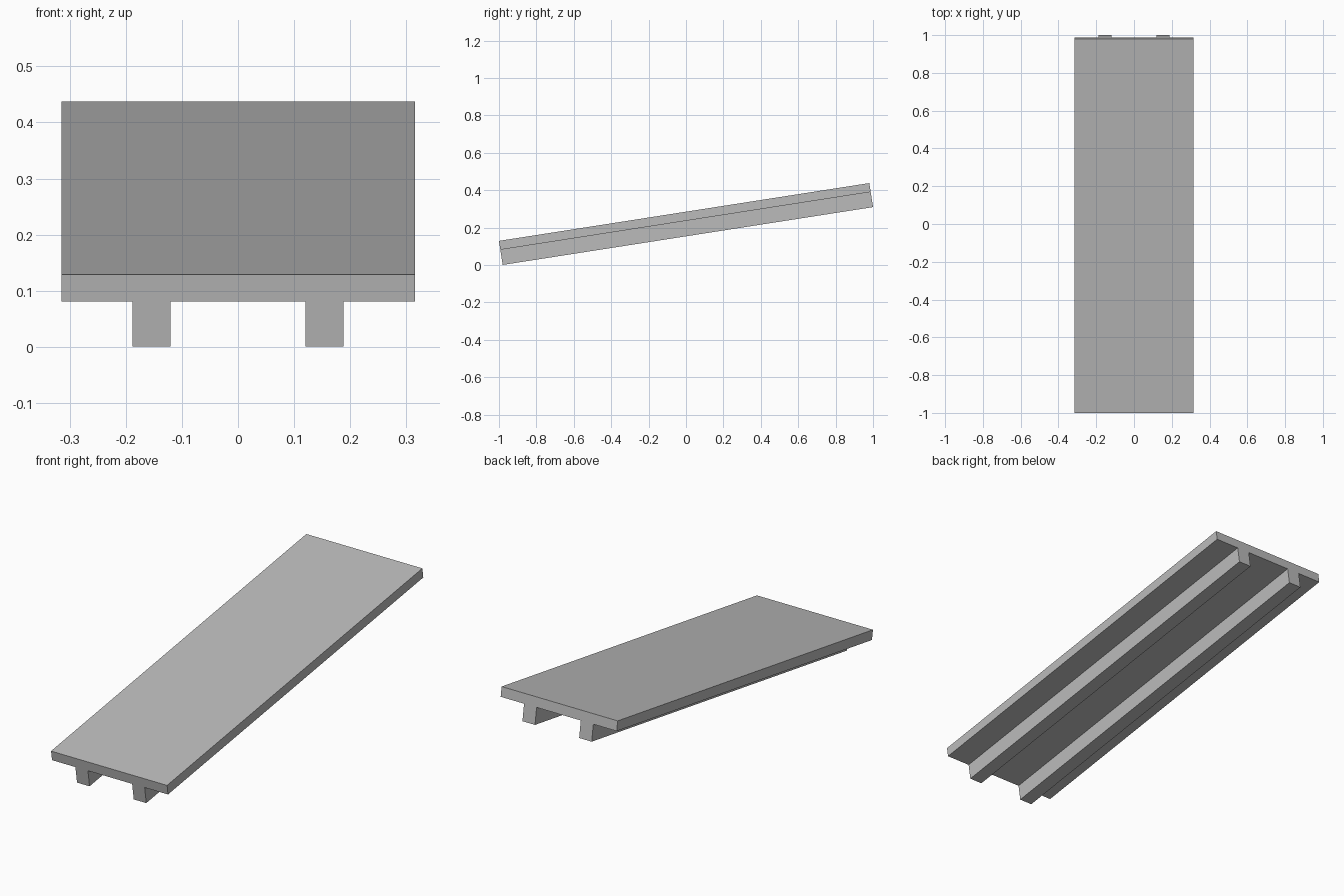
import bpy
from math import radians
from mathutils import Matrix, Vector

cube = bpy.data.objects.get("Cube")
if cube:
    bpy.data.objects.remove(cube, do_unlink=True)

# Plain grey finish
grey = bpy.data.materials.new("plain_grey")
grey.use_nodes = True
colour = (0.5, 0.5, 0.5, 1)
grey.diffuse_color = colour
grey.node_tree.nodes["Principled BSDF"].inputs["Base Color"].default_value = colour

# Dimensions measured along the sloping ramp
LENGTH, WIDTH = 2.004, 0.63
DECK, BEAM = 0.048, 0.082
BEAM_WIDTH, BEAM_X = 0.068, 0.154
slope = Matrix.Translation((0, 0, 0.219)) @ Matrix.Rotation(radians(8.87), 4, "X")


def sloped_box(name, centre, size):
    bpy.ops.mesh.primitive_cube_add(size=1)
    box = bpy.context.object
    box.name = name
    box.data.transform(slope @ Matrix.Translation(centre) @ Matrix.Diagonal(Vector((*size, 1))))
    box.data.materials.append(grey)
    return box


# Flat ramp deck
sloped_box("ramp_deck", (0, 0, BEAM / 2), (WIDTH, LENGTH, DECK))

# Two support beams under the deck, flush with its ends
for side, sign in (("left", 1), ("right", -1)):
    sloped_box(side + "_beam", (sign * BEAM_X, 0, -DECK / 2), (BEAM_WIDTH, LENGTH, BEAM))
